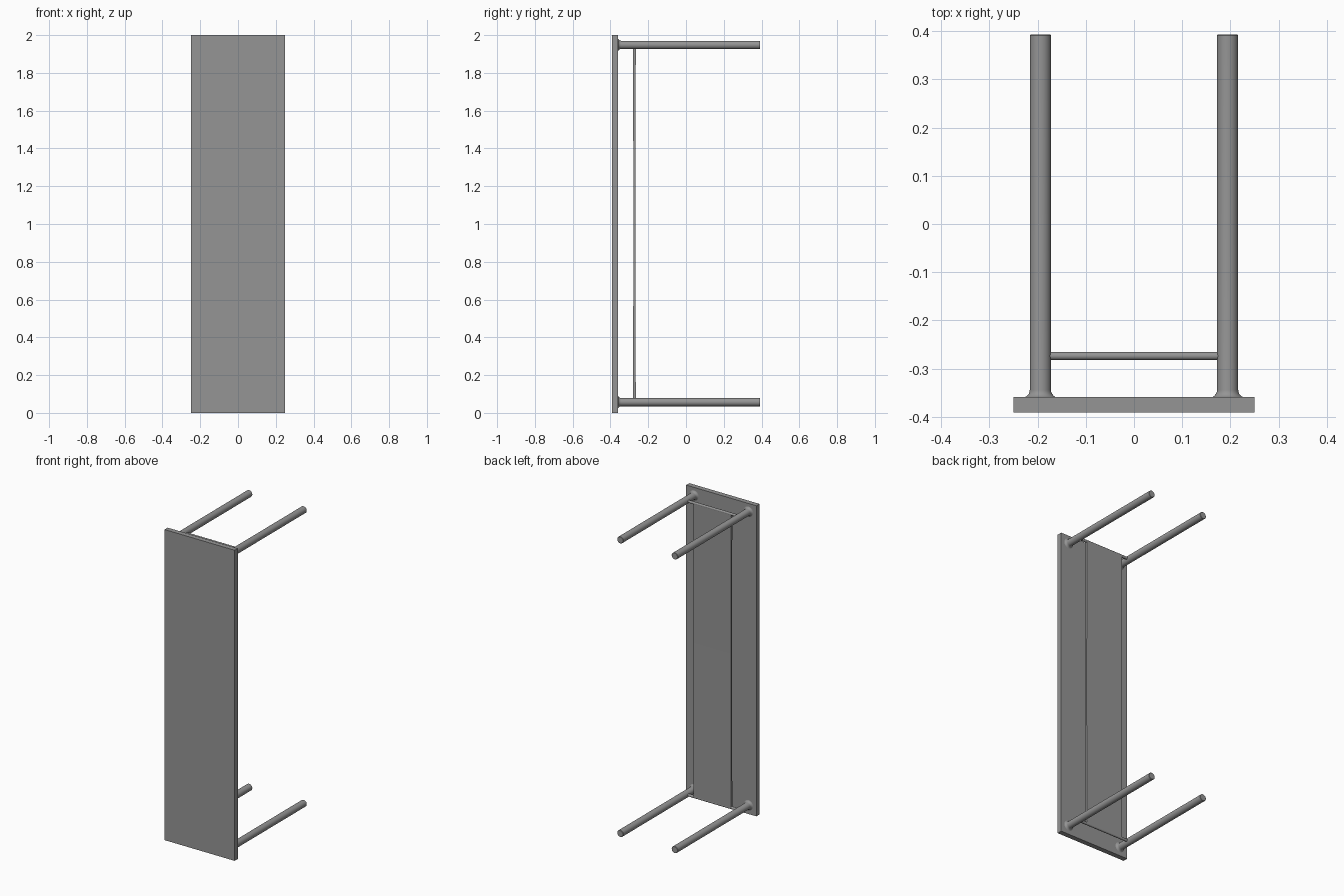
import bpy, bmesh, math
from mathutils import Matrix

if "Cube" in bpy.data.objects:
    bpy.data.objects.remove(bpy.data.objects["Cube"])

grey = bpy.data.materials.new("mid grey")
grey.diffuse_color = (0.3, 0.3, 0.3, 1)
grey.use_nodes = True
grey.node_tree.nodes["Principled BSDF"].inputs["Base Color"].default_value = grey.diffuse_color


def finish(name, bm, smooth=True):
    bmesh.ops.recalc_face_normals(bm, faces=bm.faces)
    mesh = bpy.data.meshes.new(name)
    bm.to_mesh(mesh)
    bm.free()
    mesh.materials.append(grey)
    obj = bpy.data.objects.new(name, mesh)
    bpy.context.collection.objects.link(obj)
    if smooth:
        bpy.ops.object.select_all(action='DESELECT')
        bpy.context.view_layer.objects.active = obj
        obj.select_set(True)
        bpy.ops.object.shade_smooth_by_angle(angle=math.radians(40))
    return obj


def lathe_y(name, profile, x, z, sides=32):
    """Round part along y from (radius, y) pairs."""
    bm = bmesh.new()
    rings = [[bm.verts.new((x + r * math.cos(2 * math.pi * i / sides), y,
                            z + r * math.sin(2 * math.pi * i / sides)))
              for i in range(sides)] for r, y in profile]
    for a, b in zip(rings, rings[1:]):
        for i in range(sides):
            j = (i + 1) % sides
            bm.faces.new((a[i], a[j], b[j], b[i]))
    bm.faces.new(rings[0])
    bm.faces.new(rings[-1])
    return finish(name, bm)


# Table top, standing on its end
bm = bmesh.new()
bmesh.ops.create_cube(bm, size=1, matrix=Matrix.Translation((0, -0.375, 1))
                      @ Matrix.Diagonal((0.5, 0.032, 2, 1)))
finish("table_top", bm, smooth=False)

# Legs with a concave flare where they meet the top
R, FLARE = 0.022, 0.016
profile = []
for k in range(7):
    a = math.pi / 2 * k / 6
    profile.append((R + FLARE * (1 - math.sin(a)), -0.36 + FLARE * (1 - math.cos(a))))
profile += [(R, 0.391), (R - 0.002, 0.393)]
for sx in (-1, 1):
    for z, end in ((0.057, "lower"), (1.948, "upper")):
        lathe_y(f"{end}_{'left' if sx < 0 else 'right'}_leg", profile, sx * 0.194, z)

# Thin rods joining each pair of legs
SHELF_Y = -0.2735
for z, end in ((0.057, "lower"), (1.948, "upper")):
    bm = bmesh.new()
    bmesh.ops.create_cone(bm, cap_ends=True, segments=20, radius1=0.0085, radius2=0.0085,
                          depth=0.388, matrix=Matrix.Translation((0, SHELF_Y, z))
                          @ Matrix.Rotation(math.pi / 2, 4, 'Y'))
    finish(f"{end}_shelf_rod", bm)

# Sling shelf stretched between the rods, slightly thinner mid-span
bm = bmesh.new()
N = 16
rows = []
for i in range(N + 1):
    t = i / N
    h = 0.008 - 0.003 * math.sin(math.pi * t)
    z = 0.057 + t * 1.891
    rows.append([bm.verts.new((x, SHELF_Y + s * h, z))
                 for x, s in ((-0.133, -1), (0.133, -1), (0.133, 1), (-0.133, 1))])
for a, b in zip(rows, rows[1:]):
    for i in range(4):
        j = (i + 1) % 4
        bm.faces.new((a[i], a[j], b[j], b[i]))
bm.faces.new(rows[0])
bm.faces.new(rows[-1])
finish("sling_shelf", bm)
